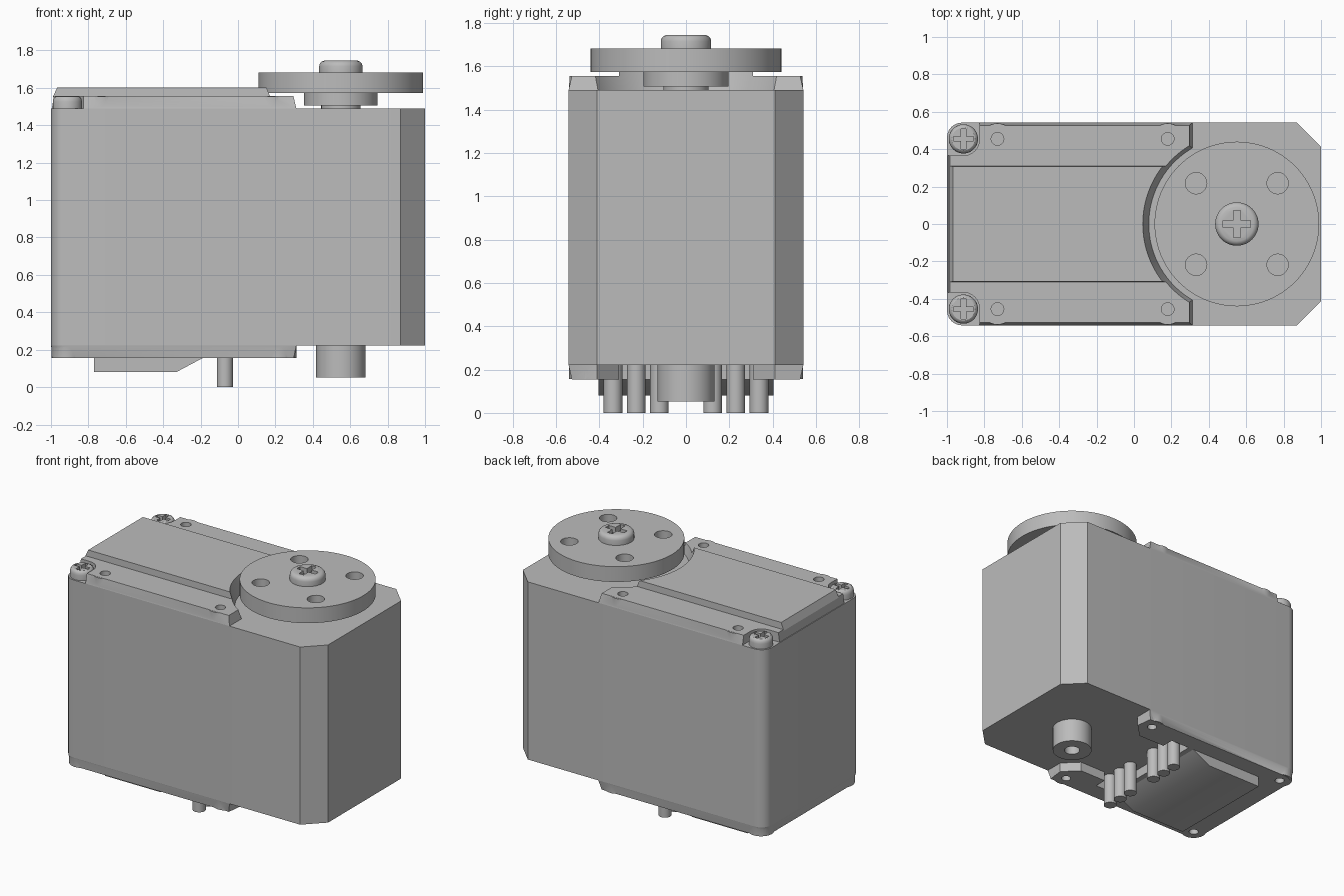
import bpy, bmesh
from math import sin, cos, pi, radians

old = bpy.data.objects.get("Cube")
if old:
    bpy.data.objects.remove(old, do_unlink=True)

grey = bpy.data.materials.new("light_grey")
grey.use_nodes = True
colour = (0.5, 0.5, 0.5, 1)
grey.diffuse_color = colour
grey.node_tree.nodes["Principled BSDF"].inputs["Base Color"].default_value = colour

parts = []
SIDES = (1, -1)
HORN_X = 0.55     # output shaft axis
HALF_Y = 0.542    # half width of the case
LUG_Y = 0.455     # rows of screws and holes


def loft(name, rings):
    """Solid through horizontal rings given as (z, [(x, y), ...])."""
    bm = bmesh.new()
    loops = [[bm.verts.new((x, y, z)) for x, y in pts] for z, pts in rings]
    n = len(loops[0])
    bm.faces.new(loops[0])
    bm.faces.new(loops[-1])
    for a, b in zip(loops, loops[1:]):
        for i in range(n):
            j = (i + 1) % n
            bm.faces.new((a[i], a[j], b[j], b[i]))
    bmesh.ops.recalc_face_normals(bm, faces=bm.faces)
    mesh = bpy.data.meshes.new(name)
    bm.to_mesh(mesh)
    bm.free()
    mesh.materials.append(grey)
    obj = bpy.data.objects.new(name, mesh)
    bpy.context.collection.objects.link(obj)
    parts.append(obj)
    return obj


def arc(x, y, r, start, end, steps):
    angles = [radians(start + (end - start) * i / steps) for i in range(steps + 1)]
    return [(x + r * cos(a), y + r * sin(a)) for a in angles]


def turned(name, x, y, profile, sides=48):
    """Round part from (radius, z) pairs."""
    return loft(name, [(z, arc(x, y, r, 0, 360, sides)[:-1]) for r, z in profile])


def rect(x0, x1, y0, y1):
    return [(x0, y0), (x1, y0), (x1, y1), (x0, y1)]


def box(name, x0, x1, y0, y1, z0, z1):
    return loft(name, [(z0, rect(x0, x1, y0, y1)), (z1, rect(x0, x1, y0, y1))])


def mirrored(half):
    return half + [(x, -y) for x, y in reversed(half)]


def shrink(pts):
    return [(-0.35 + (x + 0.35) * 0.978, y * 0.973) for x, y in pts]


def combine(obj, tool, operation="DIFFERENCE"):
    mod = obj.modifiers.new("combine", "BOOLEAN")
    mod.operation = operation
    mod.solver = "EXACT"
    mod.object = tool
    bpy.context.view_layer.objects.active = obj
    bpy.ops.object.modifier_apply(modifier=mod.name)
    parts.remove(tool)
    bpy.data.objects.remove(tool, do_unlink=True)


def screw(name, x, y, z, r, h, slot):
    head = turned(name, x, y, [(r, z), (r, z + h * 0.55), (r * 0.97, z + h * 0.75),
                               (r * 0.89, z + h * 0.92), (r * 0.78, z + h)])
    w = r * 0.16
    for dx, dy in ((slot, w), (w, slot)):
        combine(head, box("slot", x - dx, x + dx, y - dy, y + dy, z + h * 0.35, z + 1))


# Main case: chamfered at the shaft end, rounded at the other end
rear_corner = arc(-0.92, HALF_Y - 0.08, 0.08, 90, 180, 6)
case = mirrored([(1, 0.412), (0.87, HALF_Y)] + rear_corner)
loft("case", [(0.222, case), (1.49, case)])

# Top cover: wide lower step and narrow upper step
cover = loft("cover_lower_step", [
    (1.49, rect(-0.995, 0.312, -HALF_Y, HALF_Y)),
    (1.556, rect(-0.985, 0.296, -0.527, 0.527))])
ridge = loft("cover_upper_step", [
    (1.55, rect(-0.99, 0.35, -0.31, 0.31)),
    (1.602, rect(-0.967, 0.35, -0.308, 0.308))])
for s in SIDES:
    for x in (-0.73, 0.18):
        combine(cover, turned("lug", x, s * LUG_Y, [(0.085, 1.491), (0.083, 1.555)]), "UNION")
        combine(cover, turned("hole", x, s * LUG_Y, [(0.034, 1.5), (0.034, 1.7)], 24))
    pocket = arc(-0.915, LUG_Y, 0.09, -90, 0, 8)
    pocket += [(-0.825, 0.7), (-1.2, 0.7), (-1.2, LUG_Y - 0.09)]
    pocket = [(x, s * y) for x, y in pocket]
    combine(cover, loft("pocket", [(1.4, pocket), (1.7, pocket)]))
for step in (cover, ridge):
    combine(step, turned("horn_clearance", HORN_X, 0, [(0.445, 1.4), (0.517, 1.65)], 96))

# Corner screws
for s, side in zip(SIDES, ("back", "front")):
    screw(side + "_case_screw", -0.912, s * LUG_Y, 1.49, 0.078, 0.065, 0.053)

# Output shaft and round horn
turned("output_shaft", HORN_X, 0, [(0.105, 1.48), (0.105, 1.51)])
turned("horn_hub", HORN_X, 0, [(0.197, 1.506), (0.197, 1.575)])
horn = turned("horn_disc", HORN_X, 0, [(0.44, 1.573), (0.44, 1.682)], 96)
for sx in SIDES:
    for sy in SIDES:
        combine(horn, turned("hole", HORN_X + sx * 0.218, sy * 0.218,
                             [(0.057, 1.4), (0.057, 1.8)], 32))
screw("horn_screw", HORN_X, 0, 1.681, 0.116, 0.064, 0.073)

# Bottom cover with two lugs around the open shaft end and a pin slot
inner = [(-0.15, 0.4), (0, 0.4), (0, 0.31), (0.21, 0.31), (0.312, 0.41)]
base = mirrored(inner + [(0.312, HALF_Y)] + rear_corner)
inner_count = len(inner)
small = shrink(base)
small[:inner_count] = base[:inner_count]
small[-inner_count:] = base[-inner_count:]
# The outline runs round the slot, so both halves join at the rear and the slot wall
bottom = loft("bottom_cover", [(0.155, small), (0.222, base)])
for s in SIDES:
    for x in (-0.912, 0.222):
        combine(bottom, turned("lug", x, s * LUG_Y, [(0.084, 0.156), (0.086, 0.221)]), "UNION")
        combine(bottom, turned("hole", x, s * LUG_Y, [(0.032, 0.1), (0.032, 0.21)], 24))

# Raised belly plate with a ramp toward the pins
loft("belly_plate", [(0.08, rect(-0.77, -0.33, -0.403, 0.403)),
                     (0.16, rect(-0.77, -0.18, -0.403, 0.403))])

# Connector pins
for s, side in zip(SIDES, ("back", "front")):
    for i in range(3):
        turned(f"{side}_pin_{i + 1}", -0.07, s * (0.123 + i * 0.107),
               [(0.043, 0), (0.043, 0.225)], 24)

# Lower pivot boss
boss = turned("pivot_boss", HORN_X, 0, [(0.132, 0.052), (0.132, 0.225)])
combine(boss, turned("hole", HORN_X, 0, [(0.052, 0), (0.052, 0.2)], 32))

# Smooth the round parts and keep hard edges
bpy.ops.object.select_all(action="DESELECT")
for obj in parts:
    obj.select_set(True)
bpy.context.view_layer.objects.active = parts[0]
bpy.ops.object.shade_smooth_by_angle(angle=radians(30))
